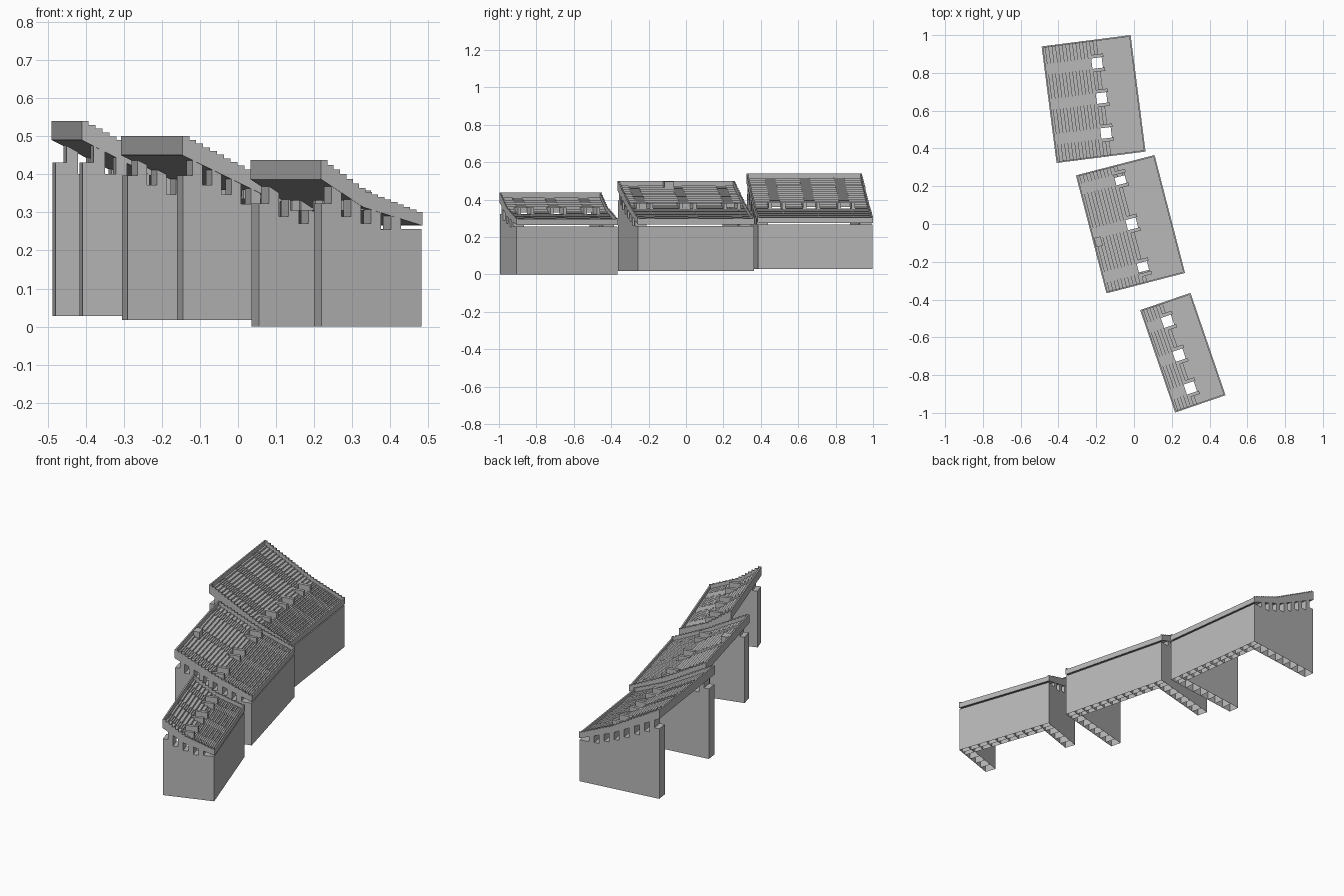
import bpy, bmesh
from math import radians
from mathutils import Matrix

if "Cube" in bpy.data.objects:
    bpy.data.objects.remove(bpy.data.objects["Cube"])

concrete = bpy.data.materials.new("concrete grey")
concrete.use_nodes = True
GREY = (0.48, 0.48, 0.48, 1)
concrete.diffuse_color = GREY
concrete.node_tree.nodes["Principled BSDF"].inputs["Base Color"].default_value = GREY

SUNK = 0.025      # seating level below the rim
RIM = 0.008       # rim thickness
WALL = 0.062      # support wall thickness
HOLE = 0.056      # entrance opening


def box(bm, lo, hi, open_bottom=False):
    """Axis-aligned box, optionally without its bottom face."""
    size = [h - l for l, h in zip(lo, hi)]
    mid = [(h + l) / 2 for l, h in zip(lo, hi)]
    mat = Matrix.Translation(mid) @ Matrix.Diagonal((*size, 1))
    made = bmesh.ops.create_cube(bm, size=1, matrix=mat)["verts"]
    if open_bottom:
        faces = {f for v in made for f in v.link_faces}
        lowest = min(faces, key=lambda f: f.calc_center_median().z)
        bmesh.ops.delete(bm, geom=[lowest], context="FACES_ONLY")


def prism(bm, outline, y0, y1):
    """Extrude an x-z outline along y."""
    face = bm.faces.new([bm.verts.new((x, y0, z)) for x, z in outline])
    out = bmesh.ops.extrude_face_region(bm, geom=[face])["geom"]
    moved = [g for g in out if isinstance(g, bmesh.types.BMVert)]
    bmesh.ops.translate(bm, vec=(0, y1 - y0, 0), verts=moved)


def finish(bm, name, matrix, fix_normals=True):
    if fix_normals:
        bmesh.ops.recalc_face_normals(bm, faces=bm.faces)
    mesh = bpy.data.meshes.new(name)
    bm.to_mesh(mesh)
    bm.free()
    mesh.materials.append(concrete)
    obj = bpy.data.objects.new(name, mesh)
    obj.matrix_world = matrix
    bpy.context.collection.objects.link(obj)


def build_stand(label, origin, angle, depth, length, base, top, bend, low, rows, aisles):
    place = Matrix.Translation((*origin, 0)) @ Matrix.Rotation(radians(angle), 4, "Z")
    bend_x, bend_z = bend

    def slope(x):
        """Rim height at a distance from the back edge."""
        if x < bend_x:
            return top + (bend_z - top) * x / bend_x
        return bend_z + (low - bend_z) * (x - bend_x) / (depth - bend_x)

    def under(x):
        return slope(x) - 0.05 + 0.02 * x / depth

    def stepped(x0, x1, count, drop):
        """Closed outline: stepped top, sloping underside."""
        run = (x1 - x0) / count
        pts = []
        for i in range(count):
            a, b = x0 + i * run, x0 + (i + 1) * run
            z = slope(a) - drop
            pts += [(a, z), (b, z)]
        pts.append((x1, under(x1)))
        if x0 < bend_x < x1:
            pts.append((bend_x, under(bend_x)))
        return pts + [(x0, under(x0))]

    run = depth / rows
    hole_a = bend_x - HOLE / 2
    hole_b = bend_x + HOLE / 2
    centres = [a * length for a in aisles]

    # Rim: stepped ends, tall back, low front
    bm = bmesh.new()
    for y in (0, length - RIM):
        prism(bm, stepped(0, depth, rows, 0), y, y + RIM)
    box(bm, (0, RIM, under(0)), (RIM, length - RIM, top))
    box(bm, (depth - RIM, RIM, under(depth)), (depth, length - RIM, low))
    finish(bm, label + "_rim", place)

    # Terraces between the aisles, with seat strips on the lower tier
    bm = bmesh.new()
    seats = bmesh.new()
    edges = [RIM] + [c + s * HOLE / 2 for c in centres for s in (-1, 1)] + [length - RIM]
    for y0, y1 in zip(edges[::2], edges[1::2]):
        prism(bm, stepped(0.001, depth - 0.001, rows, SUNK), y0, y1)
        for i in range(rows - 1):
            x = i * run
            if x > bend_x:
                z = slope(x) - SUNK
                box(seats, (x + run * 0.1, y0, z), (x + run * 0.5, y1, z + 0.004))
    finish(bm, label + "_terraces", place)
    finish(seats, label + "_seat_strips", place)

    # Aisle stairs above and below each entrance opening
    bm = bmesh.new()
    for c in centres:
        for x0, x1 in ((0.001, hole_a), (hole_b, depth - 0.001)):
            count = round((x1 - x0) / run * 2)
            prism(bm, stepped(x0, x1, count, SUNK - 0.003), c - HOLE / 2, c + HOLE / 2)
    finish(bm, label + "_aisle_stairs", place)

    # Parapets beside the entrances
    bm = bmesh.new()
    for c in centres:
        for side in (-1, 1):
            y = c + side * (HOLE / 2 + 0.009)
            box(bm, (hole_a, y - 0.009, under(hole_b)),
                (hole_b + 0.01, y + 0.009, slope(hole_a) - SUNK + 0.008))
    finish(bm, label + "_entrance_parapets", place)

    # Hollow cellular end walls with stepped tops and bearing blocks
    bm = bmesh.new()
    blocks = bmesh.new()
    inner = depth - WALL
    cells = round(inner / 0.056)
    cell = inner / cells
    for y in (0.002, length - WALL - 0.002):
        for i in range(cells):
            a, b = i * cell + 0.002, (i + 1) * cell + 0.002
            z = under(b) - 0.028
            box(bm, (a, y, base), (b, y + WALL, z), True)
            prism(blocks, [(b - cell * 0.5, z), (b, z), (b, under(b)),
                           (b - cell * 0.5, under(b - cell * 0.5))], y, y + WALL)
    finish(bm, label + "_end_walls", place, False)
    finish(blocks, label + "_bearing_blocks", place)

    # Hollow front wall, two rows of cells
    bm = bmesh.new()
    count = round(length / 0.056)
    cell = (length - 0.004) / count
    for i in range(count):
        for k in range(2):
            x = depth - 0.002 - WALL + k * WALL / 2
            box(bm, (x, 0.002 + i * cell, base),
                (x + WALL / 2, 0.002 + (i + 1) * cell, under(depth) - 0.008), True)
    finish(bm, label + "_front_wall", place, False)

    return place


build_stand("back_stand", (-0.41, 0.323), 7.3, 0.475, 0.622, 0.028,
            0.54, (0.28, 0.385), 0.305, 26, (0.2, 0.5, 0.8))
middle = build_stand("middle_stand", (-0.146, -0.367), 14.5, 0.43, 0.645, 0.017,
                     0.50, (0.222, 0.385), 0.298, 23, (0.13, 0.5, 0.88))
build_stand("front_stand", (0.218, -0.998), 18.9, 0.282, 0.573, 0.0,
            0.437, (0.118, 0.355), 0.295, 16, (0.17, 0.49, 0.82))

# Small cabin on the top row of the middle stand
bm = bmesh.new()
box(bm, (0.01, 0.25, 0.455), (0.045, 0.3, 0.498))
finish(bm, "cabin", middle)
